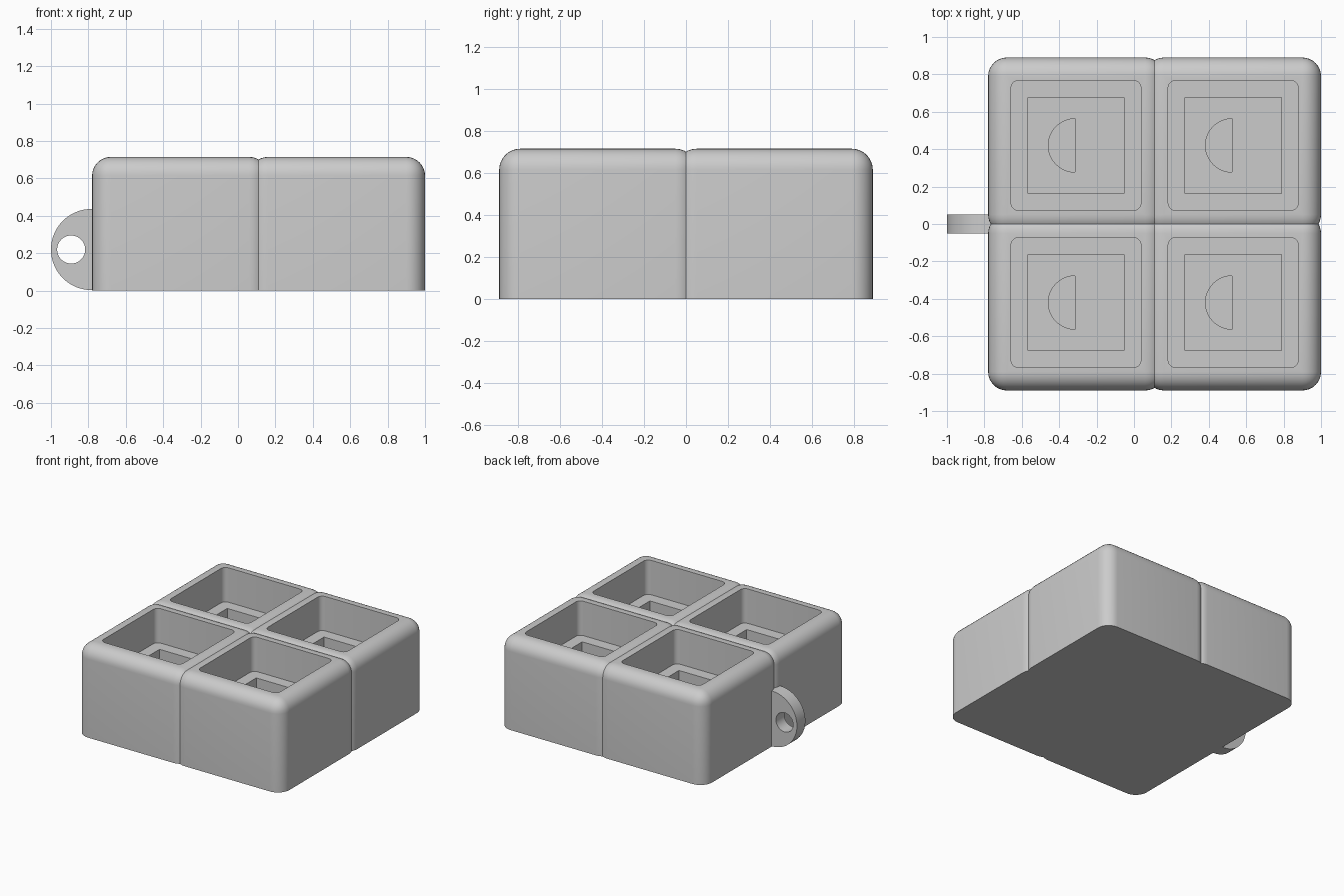
import bpy, bmesh, math
from mathutils import Matrix

cube = bpy.data.objects.get("Cube")
if cube:
    bpy.data.objects.remove(cube, do_unlink=True)

GREY = (0.6, 0.6, 0.6, 1)
grey = bpy.data.materials.new("light grey plastic")
grey.use_nodes = True
grey.diffuse_color = GREY
grey.node_tree.nodes["Principled BSDF"].inputs["Base Color"].default_value = GREY

TOP, LEDGE, FLOOR, RECESS = 0.715, 0.445, 0.26, 0.14
CENTRES = [(x, y) for x in (-0.31, 0.53) for y in (-0.42, 0.42)]


def finish(bm, name):
    bmesh.ops.recalc_face_normals(bm, faces=bm.faces)
    mesh = bpy.data.meshes.new(name)
    bm.to_mesh(mesh)
    bm.free()
    mesh.materials.append(grey)
    obj = bpy.data.objects.new(name, mesh)
    bpy.context.collection.objects.link(obj)
    return obj


def box(name, x, y, z0, z1, width, radius=0, round_top=False, segments=8):
    """Square box with rounded upright edges and, if wanted, a rounded top."""
    bm = bmesh.new()
    bmesh.ops.create_cube(bm, size=1)
    for v in bm.verts:
        v.co = (x + v.co.x * width, y + v.co.y * width, z1 if v.co.z > 0 else z0)
    if radius:
        def rounded(e):
            a, b = (v.co.z for v in e.verts)
            return abs(a - b) > 0.01 or (round_top and min(a, b) > z1 - 0.01)
        bmesh.ops.bevel(bm, geom=[e for e in bm.edges if rounded(e)], offset=radius,
                        segments=segments, profile=0.5, affect='EDGES')
    return finish(bm, name)


def prism(name, outline, height, matrix):
    """Extrude a flat outline upwards, then place it."""
    bm = bmesh.new()
    face = bm.faces.new([bm.verts.new((u, v, 0)) for u, v in outline])
    new = bmesh.ops.extrude_face_region(bm, geom=[face])["geom"]
    top = [g for g in new if isinstance(g, bmesh.types.BMVert)]
    bmesh.ops.translate(bm, verts=top, vec=(0, 0, height))
    bmesh.ops.transform(bm, matrix=matrix, verts=bm.verts)
    return finish(bm, name)


def arc(radius, start, end, steps):
    angles = [math.radians(start + (end - start) * i / steps) for i in range(steps + 1)]
    return [(radius * math.cos(a), radius * math.sin(a)) for a in angles]


def combine(obj, other, operation):
    bpy.context.view_layer.objects.active = obj
    mod = obj.modifiers.new("combine", 'BOOLEAN')
    mod.operation, mod.object, mod.solver = operation, other, 'EXACT'
    bpy.ops.object.modifier_apply(modifier=mod.name)
    bpy.data.objects.remove(other, do_unlink=True)


def smooth(obj):
    bpy.ops.object.select_all(action='DESELECT')
    obj.select_set(True)
    bpy.context.view_layer.objects.active = obj
    bpy.ops.object.shade_smooth_by_angle(angle=math.radians(30))


# Body: four overlapping rounded blocks
blocks = [box("body", x, y, 0, TOP, 0.94, 0.1, True) for x, y in CENTRES]
body = blocks[0]
for other in blocks[1:]:
    combine(body, other, 'UNION')

# Wells: rounded pocket, square socket and half-round recess in each block
for x, y in CENTRES:
    combine(body, box("pocket", x, y, LEDGE, 1, 0.695, 0.04, segments=5), 'DIFFERENCE')
    combine(body, box("socket", x, y, FLOOR, LEDGE + 0.1, 0.515), 'DIFFERENCE')
    combine(body, prism("recess", arc(0.143, 90, 270, 24), FLOOR + 0.05 - RECESS,
                        Matrix.Translation((x - 0.005, y, RECESS))), 'DIFFERENCE')
smooth(body)

# Keyring loop: half-round lug with a hole
upright = Matrix.Rotation(math.pi / 2, 4, 'X')
outline = arc(0.217, 90, 270, 32) + [(0.08, -0.217), (0.08, 0.217)]
loop = prism("keyring_loop", outline, 0.104,
             Matrix.Translation((-0.783, 0.052, 0.22)) @ upright)
hole = prism("loop_hole", arc(0.075, 0, 350, 35), 0.3,
             Matrix.Translation((-0.892, 0.15, 0.22)) @ upright)
combine(loop, hole, 'DIFFERENCE')
smooth(loop)
